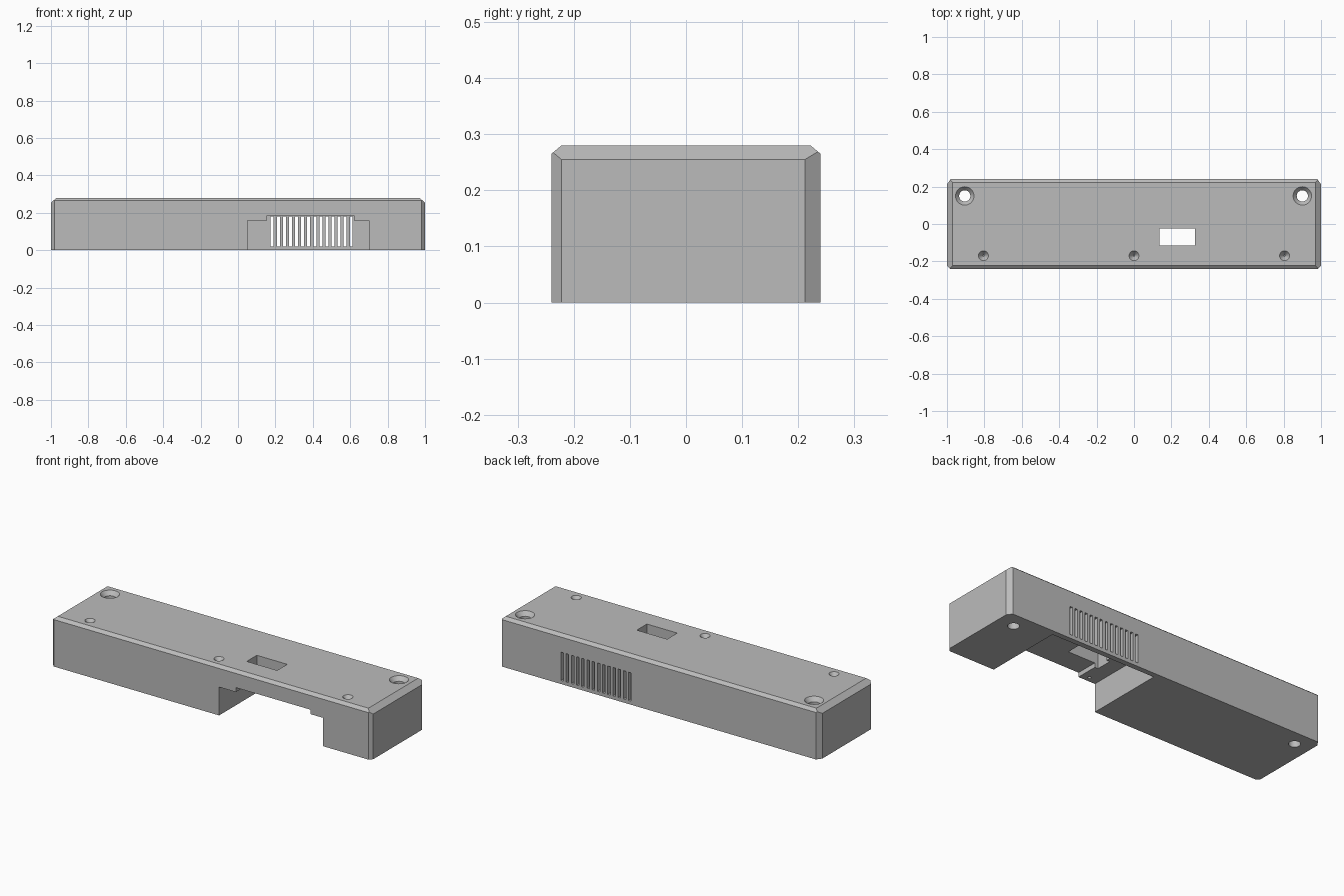
import bpy, bmesh
from mathutils import Vector, Matrix

if "Cube" in bpy.data.objects:
    bpy.data.objects.remove(bpy.data.objects["Cube"], do_unlink=True)

grey = bpy.data.materials.new("plain_grey")
grey.use_nodes = True
colour = (0.5, 0.5, 0.5, 1)
grey.diffuse_color = colour
grey.node_tree.nodes["Principled BSDF"].inputs["Base Color"].default_value = colour


def box(bm, x0, x1, y0, y1, z0, z1):
    size = Matrix.Diagonal((x1 - x0, y1 - y0, z1 - z0, 1))
    centre = Matrix.Translation(((x0 + x1) / 2, (y0 + y1) / 2, (z0 + z1) / 2))
    bmesh.ops.create_cube(bm, size=1, matrix=centre @ size)


def cone(bm, x, y, z0, z1, r0, r1, sides=32):
    bmesh.ops.create_cone(bm, cap_ends=True, segments=sides, radius1=r0, radius2=r1,
                          depth=z1 - z0, matrix=Matrix.Translation((x, y, (z0 + z1) / 2)))


def finish(bm, name):
    bmesh.ops.recalc_face_normals(bm, faces=bm.faces)
    mesh = bpy.data.meshes.new(name)
    bm.to_mesh(mesh)
    bm.free()
    ob = bpy.data.objects.new(name, mesh)
    bpy.context.collection.objects.link(ob)
    mesh.materials.append(grey)
    return ob


# Solid housing with sliced-off edges
TOP = 0.28
bm = bmesh.new()
box(bm, -1, 1, -0.24, 0.24, 0, TOP)
slices = []
for s in (-1, 1):
    slices += [((0, s * 0.24, 0.265), (0, s * 0.015, 0.018)),
               ((s, 0, 0.255), (s * 0.025, 0, 0.03)),
               ((s, -0.222, 0), (s, -1, 0)),
               ((s, 0.212, 0), (s * 0.028, 0.02, 0))]
for point, normal in slices:
    cut = bmesh.ops.bisect_plane(bm, geom=bm.verts[:] + bm.edges[:] + bm.faces[:], dist=1e-6,
                                 plane_co=point, plane_no=Vector(normal).normalized(),
                                 clear_outer=True)
    rim = [e for e in cut["geom_cut"] if isinstance(e, bmesh.types.BMEdge)]
    bmesh.ops.contextual_create(bm, geom=rim)
housing = finish(bm, "housing")

# Stepped bay open to the front and the underside
bm = bmesh.new()
profile = [(0.05, -0.1), (0.7, -0.1), (0.7, 0.16), (0.62, 0.16),
           (0.62, 0.185), (0.155, 0.185), (0.155, 0.16), (0.05, 0.16)]
face = bm.faces.new([bm.verts.new((x, -0.4, z)) for x, z in profile])
swept = bmesh.ops.extrude_face_region(bm, geom=[face])
bmesh.ops.translate(bm, vec=(0, 0.61, 0),
                    verts=[v for v in swept["geom"] if isinstance(v, bmesh.types.BMVert)])
cutters = [finish(bm, "bay_cutter")]

# Vent slots in the back wall and window in the top
bm = bmesh.new()
for i in range(14):
    x = 0.175 + i * 0.0325
    box(bm, x, x + 0.016, 0.19, 0.3, 0.02, 0.18)
box(bm, 0.135, 0.325, -0.115, -0.025, 0.1, 0.4)
cutters.append(finish(bm, "vent_and_window_cutter"))

# Through holes, front screw dimples and small ledge holes
bm = bmesh.new()
for x in (-0.905, 0.9):
    cone(bm, x, 0.15, -0.1, 0.4, 0.03, 0.03)
for x in (-0.805, 0, 0.805):
    cone(bm, x, -0.17, TOP - 0.03, TOP + 0.002, 0.004, 0.028)
for x in (0.11, 0.66):
    cone(bm, x, -0.21, 0.1, 0.2, 0.009, 0.009, 16)
cutters.append(finish(bm, "hole_cutter"))

# Countersinks of the through holes
bm = bmesh.new()
for x in (-0.905, 0.9):
    cone(bm, x, 0.15, TOP - 0.025, TOP + 0.002, 0.028, 0.051)
cutters.append(finish(bm, "countersink_cutter"))

for cutter in cutters:
    cutter.hide_render = True
    mod = housing.modifiers.new(cutter.name, "BOOLEAN")
    mod.operation = "DIFFERENCE"
    mod.solver = "EXACT"
    mod.object = cutter

# Bake the cuts and drop the cutters
bpy.context.view_layer.update()
graph = bpy.context.evaluated_depsgraph_get()
baked = bpy.data.meshes.new_from_object(housing.evaluated_get(graph))
housing.modifiers.clear()
housing.data = baked
for cutter in cutters:
    bpy.data.objects.remove(cutter, do_unlink=True)

bpy.ops.object.select_all(action="DESELECT")
housing.select_set(True)
bpy.context.view_layer.objects.active = housing
bpy.ops.object.shade_smooth_by_angle(angle=0.45)
